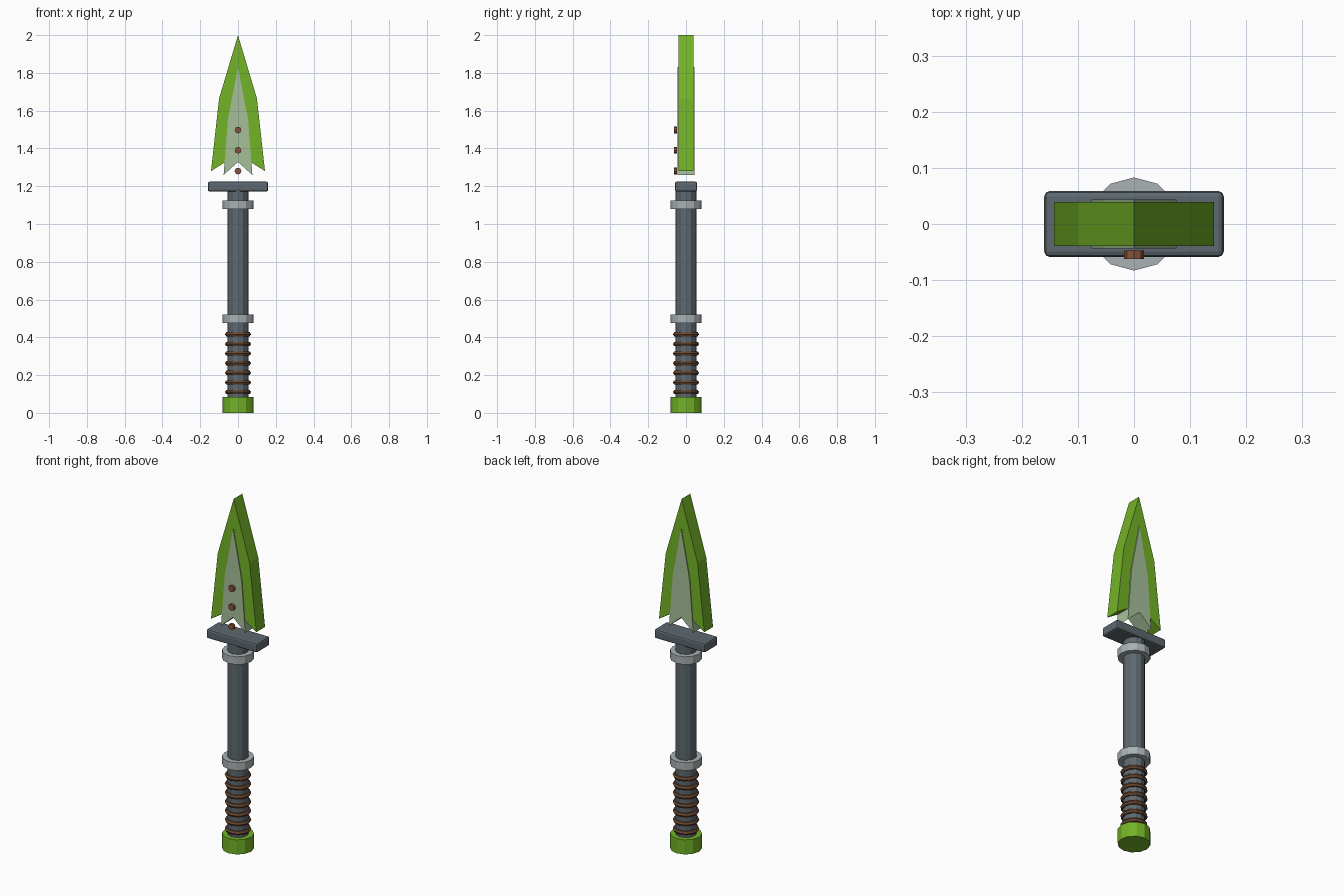
import bpy, bmesh
from math import pi

if "Cube" in bpy.data.objects:
    bpy.data.objects.remove(bpy.data.objects["Cube"])


def material(name, rgb):
    m = bpy.data.materials.new(name)
    m.diffuse_color = (*rgb, 1)
    m.use_nodes = True
    m.node_tree.nodes["Principled BSDF"].inputs["Base Color"].default_value = m.diffuse_color
    return m


GREEN = material("green", (0.17, 0.45, 0.02))
PALE = material("pale_green", (0.38, 0.53, 0.32))
SLATE = material("slate", (0.11, 0.14, 0.16))
SILVER = material("silver", (0.40, 0.44, 0.45))
LEATHER = material("leather", (0.14, 0.065, 0.03))
COPPER = material("copper", (0.25, 0.09, 0.04))


def finish(name, mat):
    ob = bpy.context.object
    ob.name = name
    ob.data.materials.append(mat)
    return ob


def cylinder(name, radius, z0, z1, mat, sides=12):
    bpy.ops.mesh.primitive_cylinder_add(vertices=sides, radius=radius, depth=z1 - z0,
                                        location=(0, 0, (z0 + z1) / 2))
    return finish(name, mat)


def blade(name, half, thickness, mat):
    """Mirror a half outline (tip to notch) and extrude it along y."""
    outline = half + [(-x, z) for x, z in reversed(half[1:-1])]
    bm = bmesh.new()
    face = bm.faces.new([bm.verts.new((x, -thickness / 2, z)) for x, z in outline])
    ext = bmesh.ops.extrude_face_region(bm, geom=[face])
    moved = [g for g in ext["geom"] if isinstance(g, bmesh.types.BMVert)]
    bmesh.ops.translate(bm, verts=moved, vec=(0, thickness, 0))
    bmesh.ops.recalc_face_normals(bm, faces=bm.faces)
    mesh = bpy.data.meshes.new(name)
    bm.to_mesh(mesh)
    bm.free()
    mesh.materials.append(mat)
    bpy.context.collection.objects.link(bpy.data.objects.new(name, mesh))


# Handle: pommel, shaft and two collars
cylinder("pommel", 0.083, 0, 0.083, GREEN)
cylinder("shaft", 0.055, 0.04, 1.19, SLATE)
cylinder("lower_collar", 0.083, 0.477, 0.522, SILVER)
cylinder("upper_collar", 0.083, 1.08, 1.125, SILVER)

# Grip rings
for i in range(7):
    bpy.ops.mesh.primitive_torus_add(major_segments=12, minor_segments=6,
                                     major_radius=0.056, minor_radius=0.013,
                                     location=(0, 0, 0.11 + i * 0.051))
    finish(f"grip_ring_{i + 1}", LEATHER)

# Crossguard with bevelled edges
bpy.ops.mesh.primitive_cube_add(size=1, location=(0, 0, 1.198))
guard = finish("crossguard", SLATE)
guard.scale = (0.32, 0.118, 0.052)
bpy.ops.object.transform_apply(location=False, rotation=False, scale=True)
bevel = guard.modifiers.new("bevel", "BEVEL")
bevel.width = 0.01
bevel.segments = 2

# Floating blade and its pale inlay, both with a notched base
blade("blade", [(0, 2.0), (0.10, 1.665), (0.143, 1.28), (0, 1.37)], 0.078, GREEN)
blade("blade_inlay", [(0, 1.83), (0.053, 1.555), (0.076, 1.26), (0, 1.328)], 0.088, PALE)

# Front rivets
for i, z in enumerate((1.28, 1.39, 1.497)):
    bpy.ops.mesh.primitive_cylinder_add(vertices=8, radius=0.018, depth=0.015,
                                        location=(0, -0.055, z), rotation=(pi / 2, 0, 0))
    finish(f"rivet_{i + 1}", COPPER)
